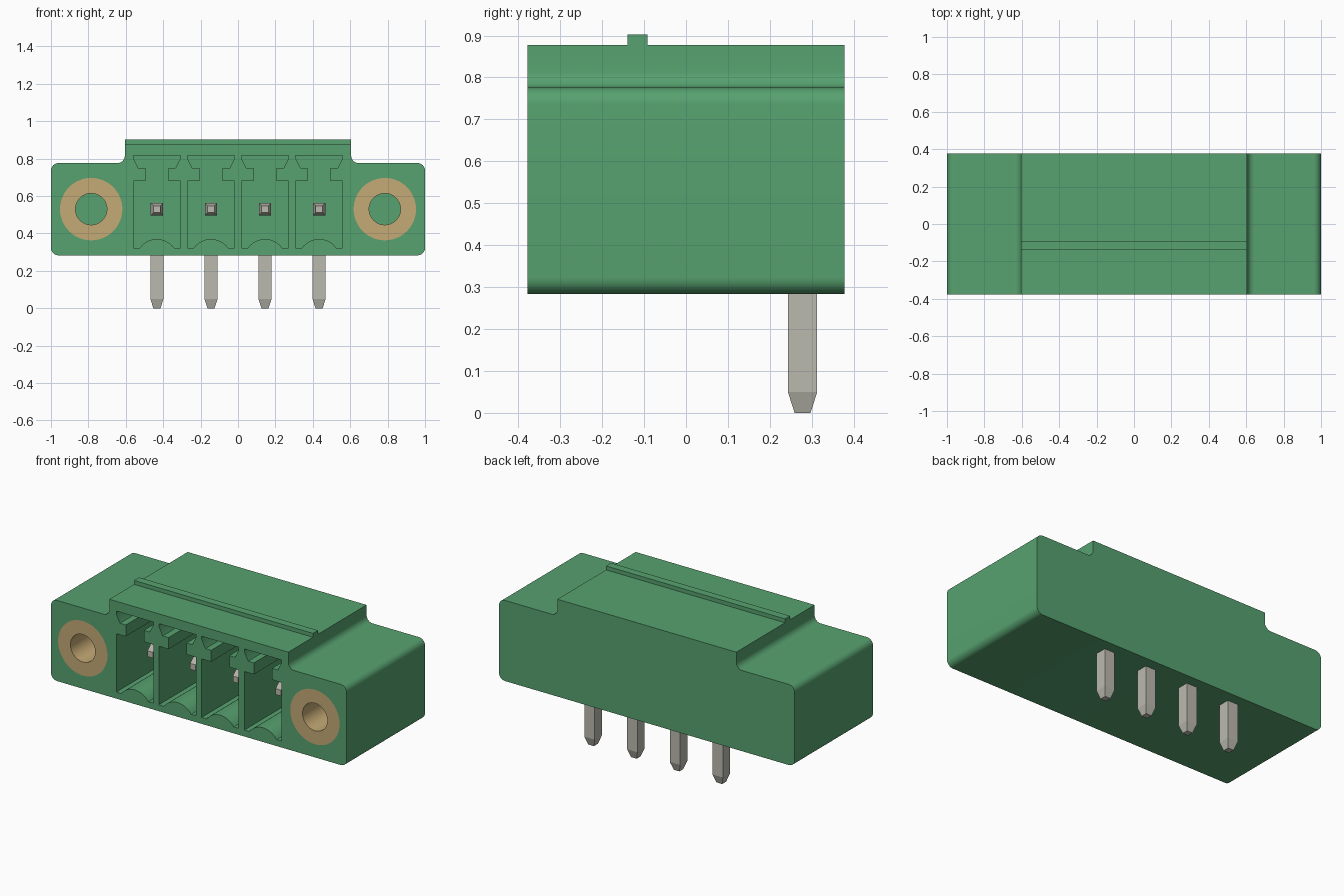
import bpy, bmesh
from math import sin, cos, pi, radians, asin
from mathutils import Vector

if "Cube" in bpy.data.objects:
    bpy.data.objects.remove(bpy.data.objects["Cube"])


def material(name, rgb):
    m = bpy.data.materials.new(name)
    m.use_nodes = True
    m.diffuse_color = (*rgb, 1)
    m.node_tree.nodes["Principled BSDF"].inputs["Base Color"].default_value = (*rgb, 1)
    return m


green = material("green plastic", (0.095, 0.36, 0.16))
brass = material("brass", (0.56, 0.40, 0.18))
tin = material("tinned metal", (0.50, 0.49, 0.43))

FRONT, BACK = -0.378, 0.378
BOTTOM, SHOULDER, TOP = 0.283, 0.776, 0.878
AXIS_Z = 0.53
PITCH = 0.289


def arc(cx, cz, r, a0, a1, n=8):
    return [(cx + r * cos(radians(a0 + (a1 - a0) * i / n)),
             cz + r * sin(radians(a0 + (a1 - a0) * i / n))) for i in range(n + 1)]


def mirrored(half):
    return half + [(-x, z) for x, z in reversed(half)]


def finish(name, bm, mat):
    bmesh.ops.recalc_face_normals(bm, faces=bm.faces)
    me = bpy.data.meshes.new(name)
    bm.to_mesh(me)
    bm.free()
    me.materials.append(mat)
    ob = bpy.data.objects.new(name, me)
    bpy.context.collection.objects.link(ob)
    return ob


def prism(name, pts, y0, y1, mat):
    """Extrude an xz outline along y."""
    bm = bmesh.new()
    f = bm.faces.new([bm.verts.new((x, y0, z)) for x, z in pts])
    r = bmesh.ops.extrude_face_region(bm, geom=[f])
    moved = [v for v in r["geom"] if isinstance(v, bmesh.types.BMVert)]
    bmesh.ops.translate(bm, verts=moved, vec=(0, y1 - y0, 0))
    return finish(name, bm, mat)


def select_only(ob):
    bpy.ops.object.select_all(action='DESELECT')
    ob.select_set(True)
    bpy.context.view_layer.objects.active = ob


def smooth(ob):
    select_only(ob)
    bpy.ops.object.shade_smooth_by_angle(angle=radians(30))


def cut(ob, cutter):
    cutter.hide_render = True
    mod = ob.modifiers.new("cut", 'BOOLEAN')
    mod.operation = 'DIFFERENCE'
    mod.solver = 'EXACT'
    mod.object = cutter
    select_only(ob)
    bpy.ops.object.modifier_apply(modifier=mod.name)
    bpy.data.objects.remove(cutter)


# Housing with rounded flanges and a raised middle
R = 0.04
half = (arc(1 - R, BOTTOM + R, R, -90, 0) + arc(1 - R, SHOULDER - R, R, 0, 90)
        + arc(0.605 + R, SHOULDER + R, R, 270, 180) + [(0.605, TOP)])
housing = prism("housing", mirrored(half), FRONT, BACK, green)

# Keyed contact cavities
bump_r = 0.112
bump_a = 90 - asin(0.092 / bump_r) * 180 / pi
bump = arc(0, 0.37 - bump_r, bump_r, 90, bump_a, 7)
outline = bump + [(0.125, 0.323), (0.125, 0.68), (0.061, 0.68), (0.061, 0.75),
                  (0.1, 0.75), (0.125, 0.80), (0.125, 0.818)]
cavity = outline + [(-x, z) for x, z in reversed(outline[1:])]
columns = [(i - 1.5) * PITCH for i in range(4)]
for cx in columns:
    cut(housing, prism("cavity_cutter", [(x + cx, z) for x, z in cavity],
                       FRONT - 0.1, 0.2, green))

# Screw sockets lined with brass sleeves
DEPTH = 0.15
for side, cx in (("right", -0.785), ("left", 0.785)):
    ring = arc(cx, AXIS_Z, 0.167, 0, 360, 48)[:-1]
    bore = arc(cx, AXIS_Z, 0.084, 0, 360, 48)[:-1]
    cut(housing, prism("socket_cutter", ring, FRONT - 0.1, DEPTH, green))
    sleeve = prism(side + "_sleeve", ring, FRONT, DEPTH, brass)
    cut(sleeve, prism("bore_cutter", bore, FRONT - 0.1, DEPTH + 0.1, brass))
    smooth(sleeve)
smooth(housing)

# Ridge along the top
prism("top_ridge", [(-0.605, TOP - 0.02), (0.605, TOP - 0.02),
                    (0.605, 0.902), (-0.605, 0.902)], -0.14, -0.092, green)


def square_bar(bm, start, end, w, tip_w, taper):
    """Square bar from start to end with a tapered point at the end."""
    start, end = Vector(start), Vector(end)
    d = (end - start).normalized()
    u = Vector((1, 0, 0))
    v = d.cross(u)
    loops = []
    for p, h in ((start, w), (end - d * taper, w), (end, tip_w)):
        loops.append([bm.verts.new(p + u * a * h + v * b * h)
                      for a, b in ((-1, -1), (1, -1), (1, 1), (-1, 1))])
    for lo, hi in zip(loops, loops[1:]):
        for i in range(4):
            j = (i + 1) % 4
            bm.faces.new((lo[i], lo[j], hi[j], hi[i]))
    bm.faces.new(loops[0])
    bm.faces.new(loops[-1])


# Angled contact pins
PIN_Y = 0.278
for n, cx in enumerate(columns):
    bm = bmesh.new()
    square_bar(bm, (cx, PIN_Y, AXIS_Z + 0.034), (cx, PIN_Y, 0), 0.035, 0.019, 0.05)
    square_bar(bm, (cx, PIN_Y, AXIS_Z), (cx, -0.23, AXIS_Z), 0.033, 0.018, 0.05)
    finish(f"contact_pin_{n + 1}", bm, tin)
